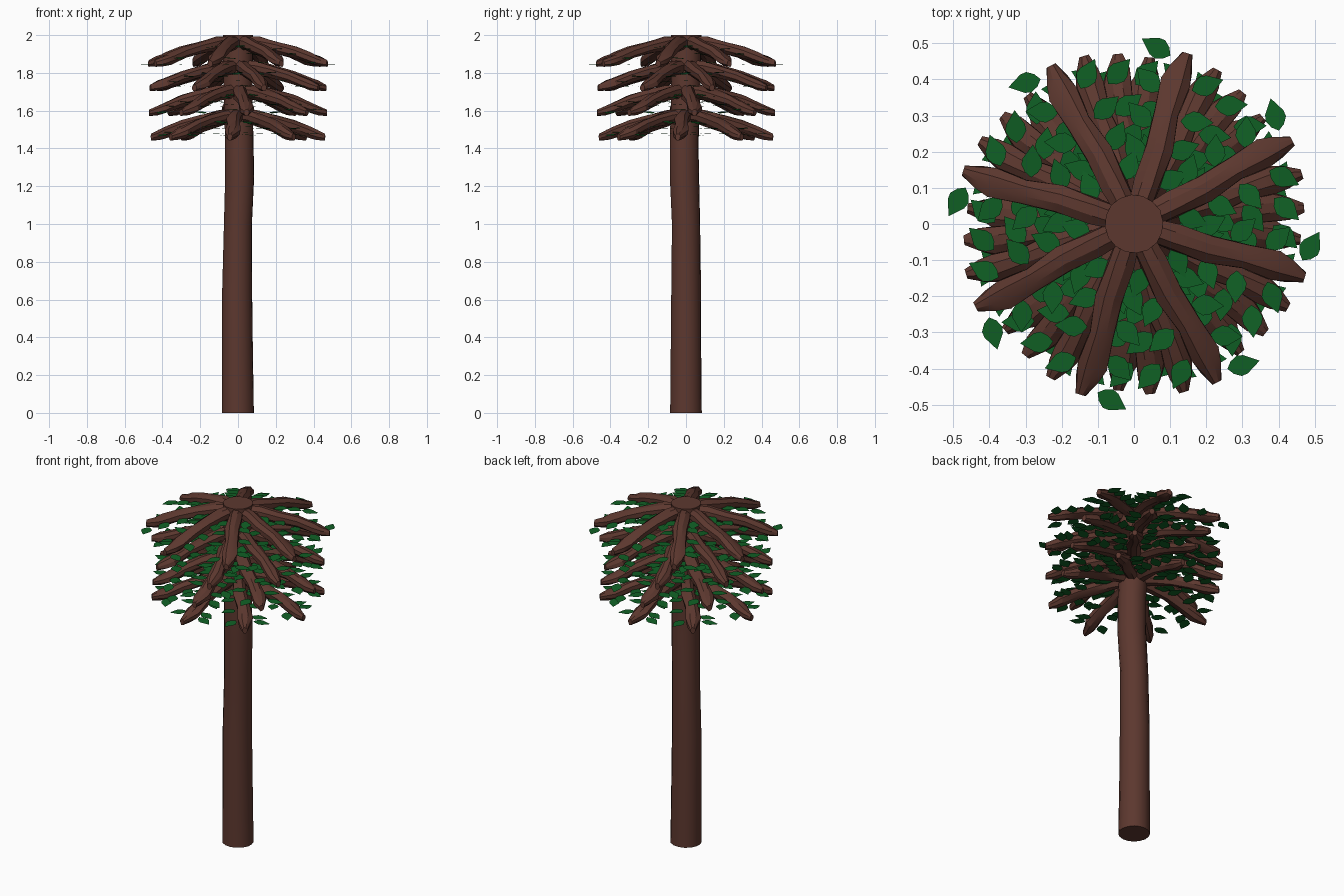
import bpy, bmesh, random
from math import sin, cos, pi, radians
from mathutils import Vector, Matrix

random.seed(4)
old = bpy.data.objects.get("Cube")
if old:
    bpy.data.objects.remove(old, do_unlink=True)


def material(name, rgb):
    m = bpy.data.materials.new(name)
    m.use_nodes = True
    m.diffuse_color = (*rgb, 1)
    bsdf = m.node_tree.nodes["Principled BSDF"]
    bsdf.inputs["Base Color"].default_value = (*rgb, 1)
    bsdf.inputs["Roughness"].default_value = 0.9
    return m


bark = material("bark_brown", (0.108, 0.039, 0.028))
green = material("leaf_green", (0.005, 0.115, 0.018))


def add_object(name, bm, mat, smooth=None):
    mesh = bpy.data.meshes.new(name)
    bm.to_mesh(mesh)
    bm.free()
    mesh.materials.append(mat)
    ob = bpy.data.objects.new(name, mesh)
    bpy.context.collection.objects.link(ob)
    if smooth:
        bpy.ops.object.select_all(action="DESELECT")
        ob.select_set(True)
        bpy.context.view_layer.objects.active = ob
        bpy.ops.object.shade_smooth_by_angle(angle=radians(smooth))
    return ob


def tube(bm, rings, sides, u, v, wobble=0.0, turn=0.0):
    """Skin a closed tube through (centre, half width, half height) rings."""
    loops = []
    for centre, w, h in rings:
        loop = []
        for i in range(sides):
            a = turn + 2 * pi * i / sides
            k = 1 + random.uniform(-wobble, wobble)
            loop.append(bm.verts.new(Vector(centre) + u * (w * k * cos(a)) + v * (h * k * sin(a))))
        loops.append(loop)
    for lo, hi in zip(loops, loops[1:]):
        for i in range(sides):
            j = (i + 1) % sides
            bm.faces.new((lo[i], lo[j], hi[j], hi[i]))
    bm.faces.new(loops[0][::-1])
    bm.faces.new(loops[-1])
    bmesh.ops.recalc_face_normals(bm, faces=bm.faces)


X, Y, Z = Vector((1, 0, 0)), Vector((0, 1, 0)), Vector((0, 0, 1))

# Trunk: slightly wandering column
bm = bmesh.new()
trunk = [((0, 0, 0), .085), ((-.003, 0, .35), .081), ((-.005, 0, .65), .079),
         ((0, 0, 1), .075), ((.008, -.008, 1.25), .077), ((.007, -.01, 1.45), .076),
         ((0, 0, 1.7), .078), ((0, 0, 2), .081)]
tube(bm, [(c, r, r) for c, r in trunk], 16, X, Y, 0.015, radians(5.5))
add_object("trunk", bm, bark, 30)

# Branch shape along +x: (reach, sideways drift, height, half width, half height)
BRANCH = [(.04, 0, 1.962, .037, .036), (.12, -.002, 1.955, .037, .036),
          (.22, -.005, 1.935, .039, .034), (.32, .003, 1.908, .034, .032),
          (.41, .005, 1.875, .040, .031), (.45, 0, 1.862, .032, .027),
          (.495, -.003, 1.850, .014, .018)]


def branch_height(x):
    for a, b in zip(BRANCH, BRANCH[1:]):
        if x <= b[0]:
            return a[2] + (b[2] - a[2]) * (x - a[0]) / (b[0] - a[0])
    return BRANCH[-1][2]


# Leaf outline: pointed oval, half width at each step along its length
LEAF = [(0, 0), (.014, .018), (.034, .029), (.052, .026), (.072, .013), (.092, 0)]


def add_leaf(bm, place):
    edge = LEAF + [(x, -w) for x, w in LEAF[-2:0:-1]]
    bm.faces.new([bm.verts.new(place @ Vector((x, w, 0))) for x, w in edge])


# Leaves on one branch: (reach, side, direction in degrees)
SPRIGS = [(.475, .04, 67), (.40, -.045, -50), (.37, .04, 60), (.31, -.04, -65),
          (.27, .035, 50), (.21, -.035, -50), (.17, .03, 55), (.12, -.03, -40)]

# Four tiers of eight drooping branches with leaves
for tier, (turn, reach) in enumerate([(28, 1), (17, .98), (6, .955), (-5, .935)]):
    drop = -.13 * tier
    wood, foliage = bmesh.new(), bmesh.new()
    tube(wood, [((x * reach, y, z), w, h) for x, y, z, w, h in BRANCH], 8, Y, Z, 0.14, pi / 8)
    for x, y, aim in SPRIGS:
        if tier and x > .45:
            x, y = .41, .05
        z = branch_height(x) - .012 + random.uniform(-.012, .006)
        tilt = Matrix.Rotation(radians(random.uniform(-6, 8)), 4, "Y")
        spin = Matrix.Rotation(radians(aim + random.uniform(-12, 12)), 4, "Z")
        add_leaf(foliage, Matrix.Translation((x * reach, y, z)) @ spin @ tilt)
    # Repeat the branch and its leaves around the trunk
    for bm in (wood, foliage):
        first = list(bm.verts) + list(bm.edges) + list(bm.faces)
        for i in range(1, 8):
            copy = bmesh.ops.duplicate(bm, geom=first)["geom"]
            verts = [g for g in copy if isinstance(g, bmesh.types.BMVert)]
            bmesh.ops.rotate(bm, verts=verts, cent=(0, 0, 0), matrix=Matrix.Rotation(i * pi / 4, 3, "Z"))
        bmesh.ops.rotate(bm, verts=bm.verts, cent=(0, 0, 0), matrix=Matrix.Rotation(radians(turn), 3, "Z"))
        bmesh.ops.translate(bm, verts=bm.verts, vec=(0, 0, drop))
    add_object(f"branches_tier_{tier + 1}", wood, bark, 25)
    add_object(f"leaves_tier_{tier + 1}", foliage, green)
